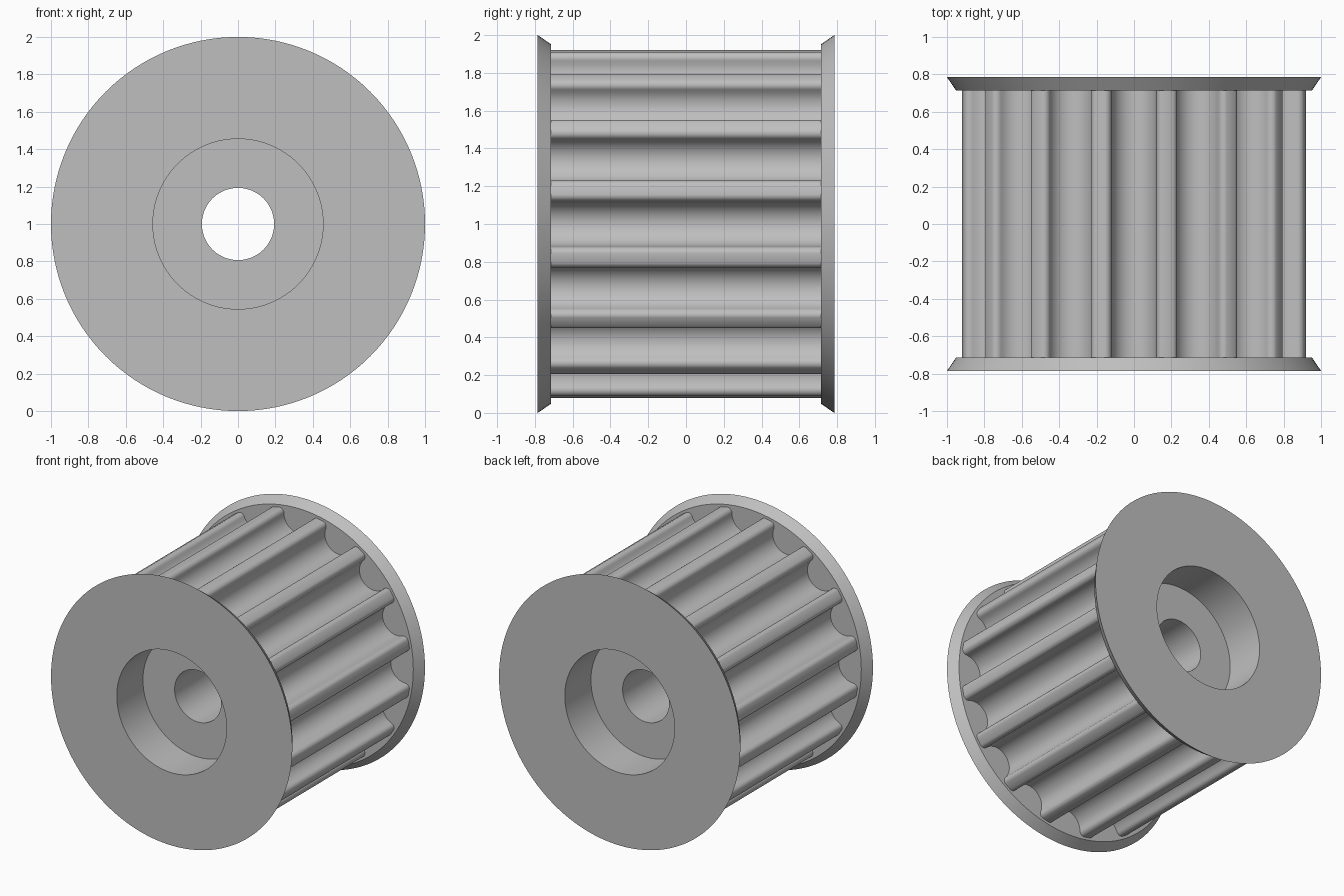
import bpy
import bmesh
from math import pi, sin, cos, radians

cube = bpy.data.objects.get("Cube")
if cube:
    bpy.data.objects.remove(cube, do_unlink=True)

TEETH = 16
AXIS_Z = 1.0
HALF_WIDTH = 0.785      # outer flange faces
HALF_BARREL = 0.715     # inner flange faces
ROOT = 0.765            # radius at groove bottom
GROOVE_R = 0.12
FILLET_R = 0.035

# Single grey metal
metal = bpy.data.materials.new("grey metal")
metal.use_nodes = True
grey = (0.52, 0.52, 0.52, 1)
metal.diffuse_color = grey
metal.node_tree.nodes["Principled BSDF"].inputs["Base Color"].default_value = grey


def finish(bm, name):
    bmesh.ops.recalc_face_normals(bm, faces=bm.faces)
    mesh = bpy.data.meshes.new(name)
    bm.to_mesh(mesh)
    bm.free()
    obj = bpy.data.objects.new(name, mesh)
    bpy.context.collection.objects.link(obj)
    obj.location.z = AXIS_Z
    mesh.materials.append(metal)
    bpy.ops.object.select_all(action='DESELECT')
    obj.select_set(True)
    bpy.context.view_layer.objects.active = obj
    bpy.ops.object.shade_smooth_by_angle(angle=radians(30))
    return obj


def bridge(bm, a, b):
    """Join two closed rings of vertices with quads."""
    for i in range(len(a)):
        j = (i + 1) % len(a)
        bm.faces.new((a[i], a[j], b[j], b[i]))


def lathe(name, profile, steps=128):
    """Turn a closed (radius, y) profile around the y axis."""
    bm = bmesh.new()
    rings = [[bm.verts.new((r * cos(2 * pi * k / steps), y, r * sin(2 * pi * k / steps)))
              for k in range(steps)] for r, y in profile]
    for i, ring in enumerate(rings):
        bridge(bm, ring, rings[(i + 1) % len(rings)])
    return finish(bm, name)


# Core with bore, counterbores and the two bevelled flanges
half = [(0.193, 0.475), (0.455, 0.475), (0.455, HALF_WIDTH),
        (1.0, HALF_WIDTH), (0.952, HALF_BARREL), (ROOT - 0.01, HALF_BARREL)]
lathe("flanged_core", half + [(r, -y) for r, y in reversed(half)])

# One groove: round bottom, then a rounded tooth corner on each side
centre = ROOT + GROOVE_R
side = [(GROOVE_R * sin(a), centre - GROOVE_R * cos(a))
        for a in (pi / 2 * k / 10 for k in range(1, 11))]
side += [(GROOVE_R + FILLET_R * (1 - cos(a)), centre + FILLET_R * sin(a))
         for a in (pi / 2 * k / 6 for k in range(1, 7))]
groove = [(-u, v) for u, v in reversed(side)] + [(0, ROOT)] + side

# Toothed barrel, its ends tucked into the flanges
bm = bmesh.new()
ends = ([], [])
for t in range(TEETH):
    ang = 2 * pi * t / TEETH
    for u, v in groove:
        x = v * cos(ang) - u * sin(ang)
        z = v * sin(ang) + u * cos(ang)
        for ring, s in zip(ends, (-1, 1)):
            ring.append(bm.verts.new((x, s * (HALF_BARREL + 0.005), z)))
bridge(bm, *ends)
finish(bm, "toothed_barrel")
